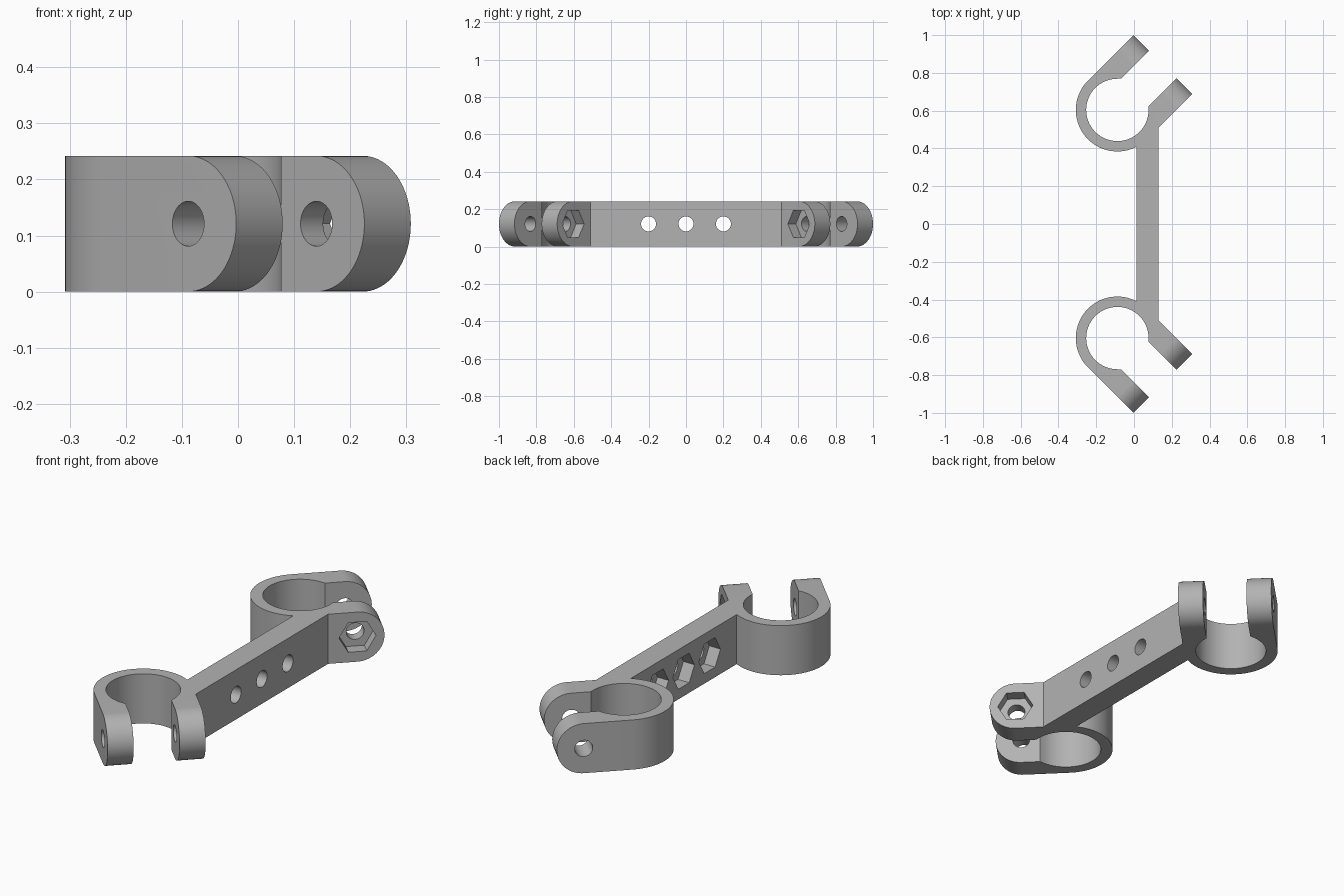
import bpy, bmesh
from math import cos, sin, pi, sqrt, acos
from mathutils import Matrix, Vector

if "Cube" in bpy.data.objects:
    bpy.data.objects.remove(bpy.data.objects["Cube"])

HEIGHT = 0.242
MID = HEIGHT / 2
CX, CY = -0.088, 0.604          # clamp bore centre
R_OUT, R_IN = 0.22, 0.165       # clamp ring radii
GAP = 0.103                     # half the slot between the ears
TIP = 0.34                      # ear reach from the bore centre
BAR_L, BAR_R = 0.012, 0.129     # sides of the connecting bar
HOLE_R, HEX_R = 0.04, 0.083
HEX_DEPTH = 0.06
Q = 1 / sqrt(2)


def arc(r, a0, a1, n, c=(0, 0)):
    return [(c[0] + r * cos(a0 + (a1 - a0) * i / n),
             c[1] + r * sin(a0 + (a1 - a0) * i / n)) for i in range(n + 1)]


def circle(r, n, c=(0, 0)):
    return arc(r, 0, 2 * pi, n, c)[:-1]


def prism(name, profile, lo, hi, origin=(0, 0, 0), axes=((1, 0, 0), (0, 1, 0), (0, 0, 1))):
    """Extrude a 2D profile along the third axis from lo to hi."""
    a, b, c = (Vector(v) for v in axes)
    o = Vector(origin)
    bm = bmesh.new()
    face = bm.faces.new([bm.verts.new(o + a * p + b * q + c * lo) for p, q in profile])
    ext = bmesh.ops.extrude_face_region(bm, geom=[face])
    verts = [g for g in ext["geom"] if isinstance(g, bmesh.types.BMVert)]
    bmesh.ops.translate(bm, verts=verts, vec=c * (hi - lo))
    bmesh.ops.recalc_face_normals(bm, faces=bm.faces)
    mesh = bpy.data.meshes.new(name)
    bm.to_mesh(mesh)
    bm.free()
    obj = bpy.data.objects.new(name, mesh)
    bpy.context.collection.objects.link(obj)
    return obj


def diag(u, v):
    """Clamp point given along and across the slot direction."""
    return ((u - v) * Q, (u + v) * Q)


# Plan outline of one half: bar side, inner ear, bore, outer ear, ring
k = GAP / Q
ring = [diag(TIP, -R_OUT), diag(TIP, -GAP), (R_IN, R_IN - k)]
ring += arc(R_IN, 0, -1.5 * pi, 72)
ring += [(R_IN - k, R_IN), diag(TIP, GAP), diag(TIP, R_OUT)]
ring += arc(R_OUT, 0.75 * pi, 2 * pi - acos((BAR_L - CX) / R_OUT), 48)
half = [(BAR_R, BAR_R - CX + CY - R_OUT / Q)]
half += [(x + CX, y + CY) for x, y in ring]
outline = half + [(x, -y) for x, y in reversed(half)]
body = prism("double_clamp_bracket", outline, 0, HEIGHT)

cutters = []
# Clamp ends: round the ears, drill the bolt hole, sink the nut pocket
uc = TIP - MID
for s in (1, -1):
    frame = dict(origin=(CX, s * CY, MID),
                 axes=((Q, s * Q, 0), (0, 0, 1), (-Q, s * Q, 0)))
    rounding = arc(MID, -pi / 2, pi / 2, 40, (uc, 0))
    rounding += [(uc, 0.2), (0.45, 0.2), (0.45, -0.2), (uc, -0.2)]
    cutters.append(prism("ear_rounding_cutter", rounding, -0.3, 0.3, **frame))
    cutters.append(prism("bolt_hole_cutter", circle(HOLE_R, 40, (uc, 0)), -0.3, 0.3, **frame))
    cutters.append(prism("nut_pocket_cutter", circle(HEX_R, 6, (uc, 0)),
                         -0.3, HEX_DEPTH - R_OUT, **frame))

# Bar: three bolt holes with nut pockets on the ring side
for y in (-0.2, 0, 0.2):
    frame = dict(origin=(0, y, MID), axes=((0, 1, 0), (0, 0, 1), (1, 0, 0)))
    cutters.append(prism("bar_hole_cutter", circle(HOLE_R, 40), -0.1, 0.2, **frame))
    cutters.append(prism("bar_pocket_cutter", circle(HEX_R, 6), -0.05, BAR_L + HEX_DEPTH, **frame))

bpy.ops.object.select_all(action="DESELECT")
bpy.context.view_layer.objects.active = body
body.select_set(True)
for cutter in cutters:
    cutter.hide_render = True
    mod = body.modifiers.new("cut", "BOOLEAN")
    mod.operation, mod.solver, mod.object = "DIFFERENCE", "EXACT", cutter
    bpy.ops.object.modifier_apply(modifier=mod.name)
    bpy.data.objects.remove(cutter)

# Plain grey finish
grey = bpy.data.materials.new("light_grey")
grey.use_nodes = True
colour = (0.45, 0.45, 0.45, 1)
grey.diffuse_color = colour
grey.node_tree.nodes["Principled BSDF"].inputs["Base Color"].default_value = colour
body.data.materials.clear()
body.data.materials.append(grey)
bpy.ops.object.shade_smooth_by_angle(angle=pi / 6)
